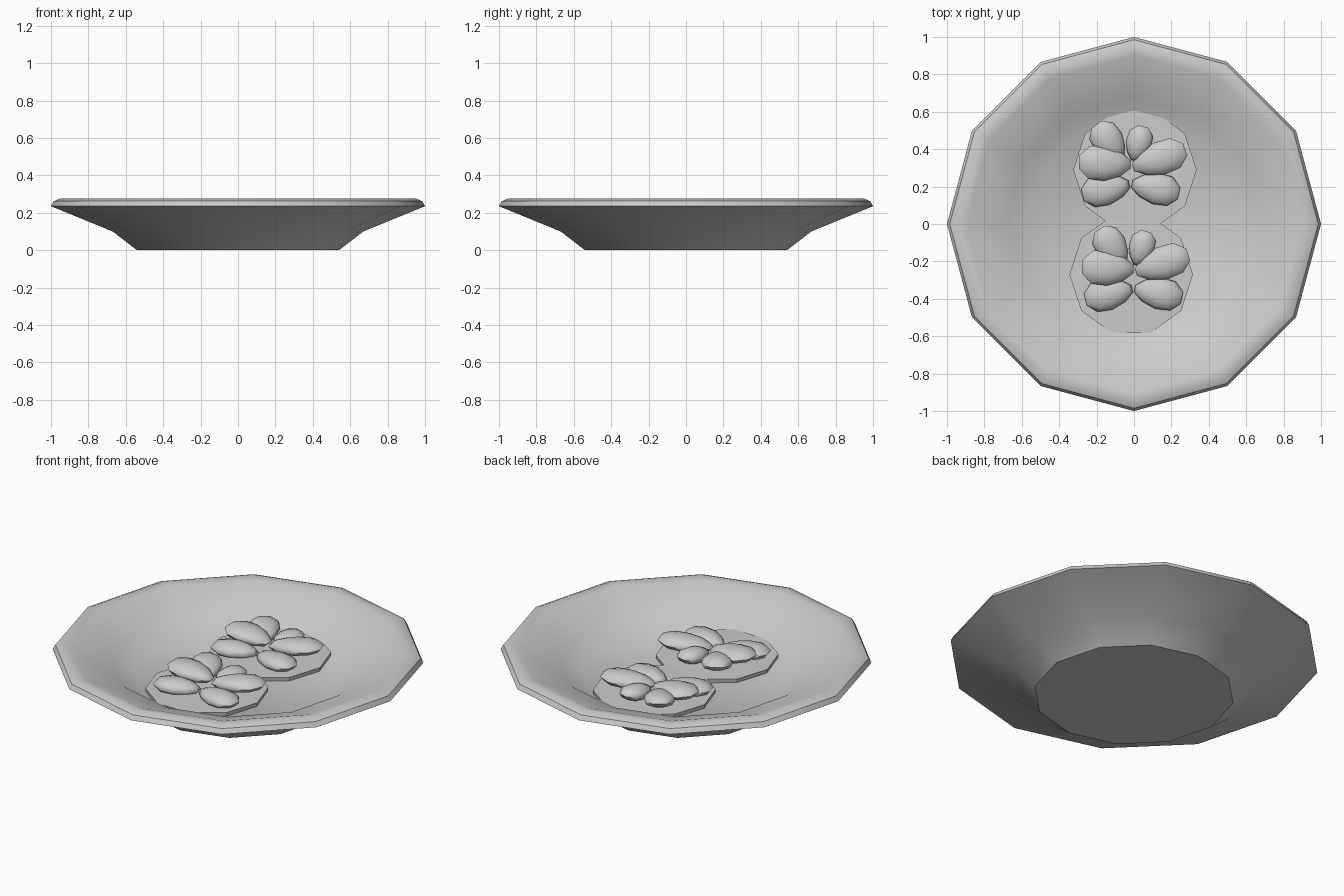
import bpy, bmesh, math
from mathutils import Matrix, Vector

cube = bpy.data.objects.get("Cube")
if cube:
    bpy.data.objects.remove(cube, do_unlink=True)


def make_material(name, colour):
    mat = bpy.data.materials.new(name)
    mat.use_nodes = True
    mat.diffuse_color = colour
    mat.node_tree.nodes["Principled BSDF"].inputs["Base Color"].default_value = colour
    return mat


GREY = make_material("light grey", (0.6, 0.6, 0.6, 1))


def finish(name, bm, angle):
    bmesh.ops.recalc_face_normals(bm, faces=bm.faces)
    mesh = bpy.data.meshes.new(name)
    bm.to_mesh(mesh)
    bm.free()
    mesh.materials.append(GREY)
    obj = bpy.data.objects.new(name, mesh)
    bpy.context.collection.objects.link(obj)
    bpy.ops.object.select_all(action='DESELECT')
    obj.select_set(True)
    bpy.context.view_layer.objects.active = obj
    bpy.ops.object.shade_smooth_by_angle(angle=math.radians(angle))
    return obj


def lathe(name, profile, sides, angle, centre=(0, 0, 0)):
    """Turn a (radius, height) profile that starts and ends on the axis."""
    bm = bmesh.new()
    rings = []
    for r, z in profile:
        count = sides if r > 0 else 1
        turns = [math.tau * i / sides for i in range(count)]
        rings.append([bm.verts.new(Vector(centre) + Vector((r * math.cos(t), r * math.sin(t), z)))
                      for t in turns])
    for a, b in zip(rings, rings[1:]):
        for i in range(sides):
            j = (i + 1) % sides
            corners = [a[i % len(a)], a[j % len(a)], b[j % len(b)], b[i % len(b)]]
            bm.faces.new(list(dict.fromkeys(corners)))
    return finish(name, bm, angle)


def petal(name, x, y, z, length, width, turn, tilt):
    """Rounded petal, widest toward its outer end (local +x)."""
    bm = bmesh.new()
    bmesh.ops.create_uvsphere(bm, u_segments=10, v_segments=6, radius=1)
    for v in bm.verts:
        v.co.y *= 1 + 0.25 * v.co.x
        v.co = Vector((v.co.x * length / 2, v.co.y * width / 2, v.co.z * 0.042))
    place = (Matrix.Translation((x, y, z))
             @ Matrix.Rotation(math.radians(turn), 4, 'Z')
             @ Matrix.Rotation(math.radians(-tilt), 4, 'Y'))
    bmesh.ops.transform(bm, matrix=place, verts=bm.verts)
    return finish(name, bm, 60)


# Faceted plate with a raised rim and a sunken floor
lathe("plate", [(0, 0), (0.54, 0), (0.67, 0.1), (1, 0.235), (0.985, 0.262), (0.95, 0.277),
                (0.9, 0.268), (0.68, 0.19), (0.57, 0.122), (0, 0.122)], 12, 36)

# Petals: x, y, z, length, width, turn, tilt, relative to the flower centre
PETALS = {
    "back_left": (-0.12, 0.15, 0.19, 0.24, 0.17, 125, 8),
    "back_middle": (0.04, 0.14, 0.18, 0.2, 0.14, 75, 5),
    "right": (0.15, 0.06, 0.195, 0.31, 0.18, 19, 5),
    "left": (-0.14, 0.035, 0.2, 0.29, 0.19, 177, 6),
    "front_left": (-0.135, -0.105, 0.165, 0.27, 0.17, 193, 2),
    "front_right": (0.13, -0.1, 0.165, 0.27, 0.17, -11, 2),
}

# Two flowers, each lying on a thin ten-sided disc
for label, disc_x, flower_x, y in (("front", -0.015, 0, -0.27), ("back", 0.005, -0.015, 0.29)):
    lathe(label + "_disc", [(0, 0.11), (0.325, 0.11), (0.33, 0.145), (0, 0.152)], 10, 30,
          (disc_x, y, 0))
    for part, (px, py, pz, *shape) in PETALS.items():
        petal(label + "_flower_petal_" + part, flower_x + px, y + py, pz, *shape)
